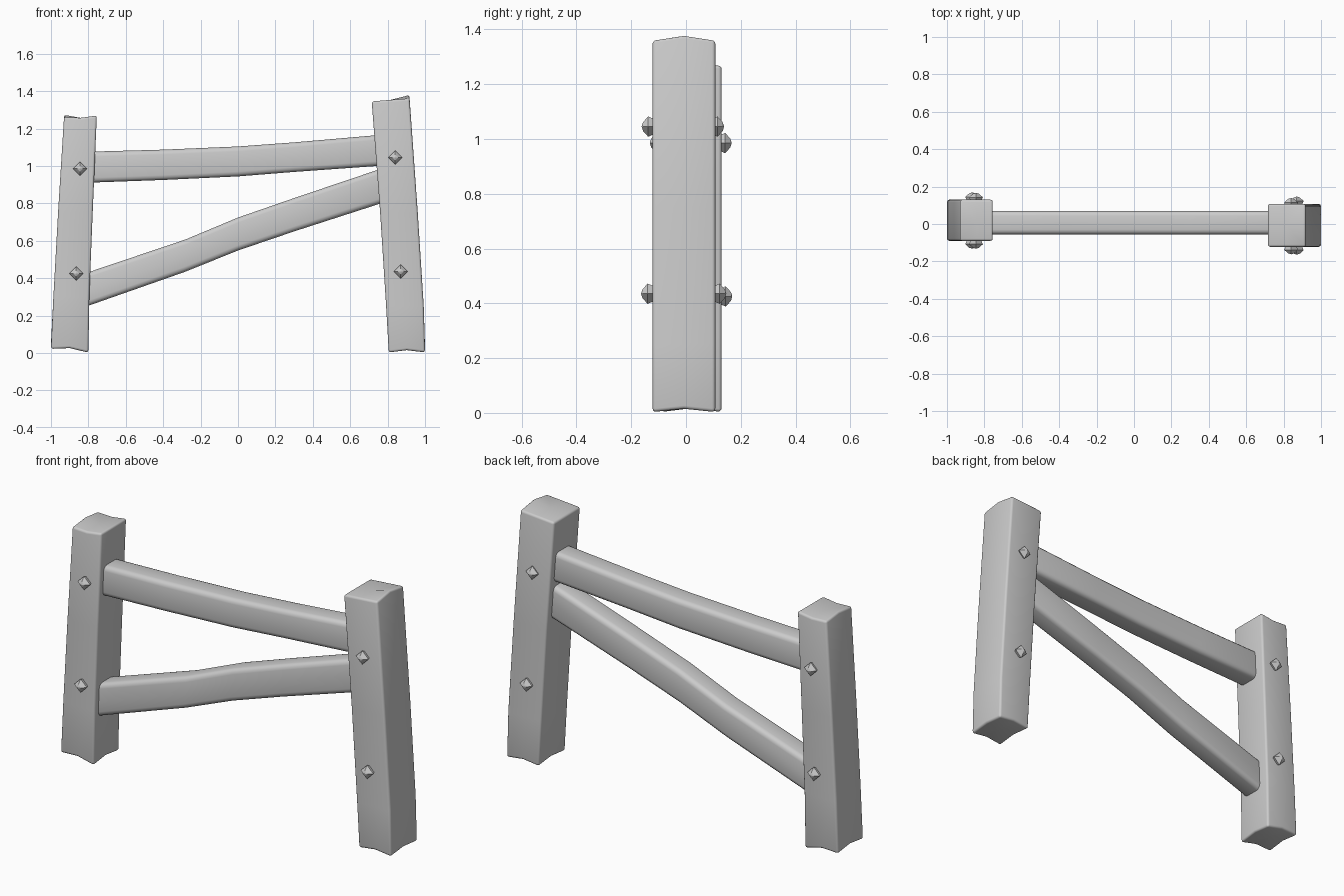
import bpy, bmesh, math
from mathutils import Vector

if "Cube" in bpy.data.objects:
    bpy.data.objects.remove(bpy.data.objects["Cube"])

grey = bpy.data.materials.new("plain grey")
grey.use_nodes = True
colour = (0.6, 0.6, 0.6, 1)
grey.diffuse_color = colour
grey.node_tree.nodes["Principled BSDF"].inputs["Base Color"].default_value = colour

# Corners and edge middles of a square outline, counter-clockwise
OUTLINE = [(-1, -1), (0, -1), (1, -1), (1, 0), (1, 1), (0, 1), (-1, 1), (-1, 0)]


def loft(name, rings, ends, bevel, smooth=40):
    """Skin the rings, fan each end to a point, and round the hard edges."""
    bm = bmesh.new()
    loops = [[bm.verts.new(p) for p in ring] for ring in rings]
    n = len(rings[0])
    for a, b in zip(loops, loops[1:]):
        for i in range(n):
            j = (i + 1) % n
            bm.faces.new((a[i], a[j], b[j], b[i]))
    for loop, point in ((loops[0], ends[0]), (loops[-1], ends[1])):
        tip = bm.verts.new(point)
        for i in range(n):
            bm.faces.new((loop[i], loop[(i + 1) % n], tip))
    bmesh.ops.recalc_face_normals(bm, faces=bm.faces)
    if bevel:
        hard = [e for e in bm.edges if e.calc_face_angle(0) > math.radians(50)]
        bmesh.ops.bevel(bm, geom=hard, offset=bevel, segments=3, profile=0.5,
                        affect='EDGES', clamp_overlap=True)
    mesh = bpy.data.meshes.new(name)
    bm.to_mesh(mesh)
    bm.free()
    mesh.materials.append(grey)
    obj = bpy.data.objects.new(name, mesh)
    bpy.context.collection.objects.link(obj)
    bpy.ops.object.select_all(action='DESELECT')
    obj.select_set(True)
    bpy.context.view_layer.objects.active = obj
    bpy.ops.object.shade_smooth_by_angle(angle=math.radians(smooth))


def post(name, sections, y0, y1, bottom, top):
    """Sections are (z, x min, x max); bottom and top give each end's height."""
    rings = []
    for k, (z, x0, x1) in enumerate(sections):
        height = bottom if k == 0 else top if k == len(sections) - 1 else lambda u, v: z
        rings.append([((x0 + x1) / 2 + u * (x1 - x0) / 2,
                       (y0 + y1) / 2 + v * (y1 - y0) / 2, height(u, v))
                      for u, v in OUTLINE])
    mid = [(s[1] + s[2]) / 2 for s in (sections[0], sections[-1])]
    y = (y0 + y1) / 2
    loft(name, rings, [(mid[0], y, bottom(0, 0)), (mid[1], y, top(0, 0))], 0.012)


def rail(name, sections):
    """Sections are (x, middle z, half height)."""
    y, half = 0.007, 0.063
    rings = [[(x, y + u * half, z + v * h) for u, v in OUTLINE] for x, z, h in sections]
    loft(name, rings, [(s[0], y, s[1]) for s in (sections[0], sections[-1])], 0.026)


def bolt(name, x, y, z, side):
    """Diamond-shaped stud with a bulging middle and a blunt tip."""
    rings = []
    for depth, r in ((-0.015, 0.026), (0.002, 0.03), (0.018, 0.037), (0.037, 0.016)):
        rings.append([(x + r * math.cos(a * math.pi / 2), y + side * depth,
                       z + r * math.sin(a * math.pi / 2)) for a in range(4)])
    loft(name, rings, [(x, y - side * 0.015, z), (x, y + side * 0.042, z)], 0, 25)


# Posts, with uneven sawn ends
post("right_post",
     [(0.01, -1.0, -0.8), (0.3, -0.987, -0.795), (0.75, -0.962, -0.777), (1.26, -0.93, -0.755)],
     -0.09, 0.13,
     lambda u, v: 0.012 - 0.01 * u + 0.014 * (u * v == 0),
     lambda u, v: 1.265 + 0.004 * u + 0.012 * (u == -1 and v == 0) - 0.008 * (u == 0))
post("left_post",
     [(0.01, 0.806, 1.0), (0.25, 0.792, 0.993), (0.75, 0.76, 0.961), (1.35, 0.715, 0.917)],
     -0.122, 0.107,
     lambda u, v: 0.003 + 0.012 * (u * v == 0),
     lambda u, v: 1.353 + 0.008 * u + 0.018 * (u == 1 and v == 0))

# Rails, sunk into both posts
rail("upper_rail", [(-0.84, 0.992, 0.083), (-0.4, 1.006, 0.081), (0, 1.024, 0.08),
                    (0.3, 1.047, 0.079), (0.82, 1.088, 0.083)])
rail("lower_rail", [(-0.87, 0.318, 0.09), (-0.28, 0.521, 0.086), (0, 0.636, 0.088),
                    (0.3, 0.739, 0.089), (0.83, 0.914, 0.093)])

# Bolts on the front and back of each post
for label, x, z, front, back in (("right_upper", -0.845, 0.985, -0.09, 0.125),
                                 ("right_lower", -0.865, 0.425, -0.09, 0.127),
                                 ("left_upper", 0.84, 1.045, -0.12, 0.097),
                                 ("left_lower", 0.87, 0.435, -0.122, 0.105)):
    bolt(label + "_front_bolt", x, front, z, -1)
    bolt(label + "_back_bolt", x, back, z, 1)
